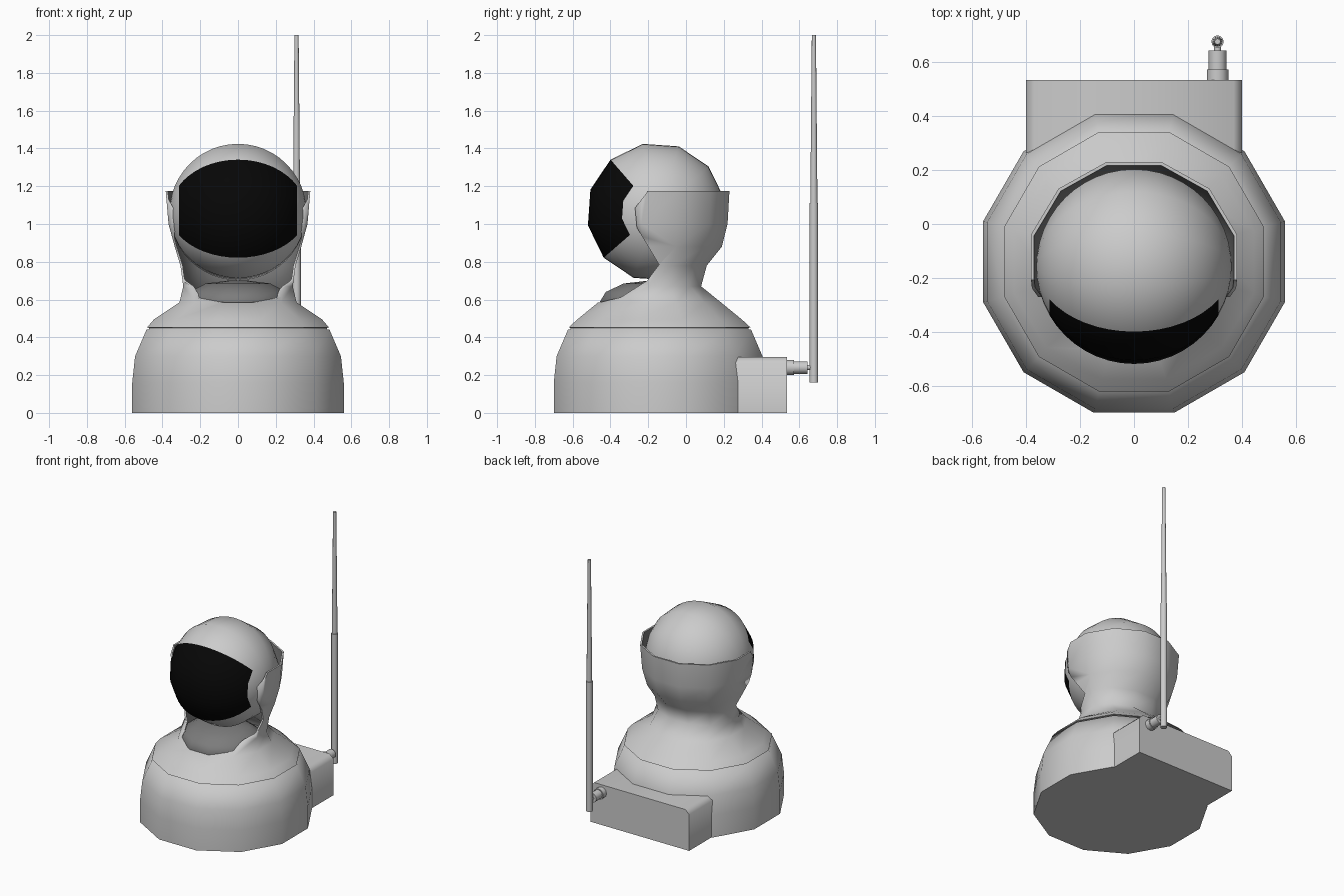
import bpy, bmesh, math
from mathutils import Matrix

if "Cube" in bpy.data.objects:
    bpy.data.objects.remove(bpy.data.objects["Cube"])

CY = -0.14  # y of the body's axis


def material(name, v):
    m = bpy.data.materials.new(name)
    m.diffuse_color = (v, v, v, 1)
    m.use_nodes = True
    m.node_tree.nodes["Principled BSDF"].inputs["Base Color"].default_value = m.diffuse_color
    return m


GREY = material("light_grey", 0.6)
DARK = material("dark_grey", 0.2)
BLACK = material("black", 0.002)


def finish(name, bm, mats, angle=40, recalc=True):
    if recalc:
        bmesh.ops.recalc_face_normals(bm, faces=bm.faces[:])
    me = bpy.data.meshes.new(name)
    bm.to_mesh(me)
    bm.free()
    ob = bpy.data.objects.new(name, me)
    bpy.context.collection.objects.link(ob)
    for m in mats:
        me.materials.append(m)
    if angle:
        smooth(ob, angle)
    return ob


def smooth(ob, angle):
    bpy.ops.object.select_all(action='DESELECT')
    ob.select_set(True)
    bpy.context.view_layer.objects.active = ob
    bpy.ops.object.shade_smooth_by_angle(angle=math.radians(angle))


def rings(bm, levels, n=12, back=1.0):
    """Stack n-sided rings (z, half width x, half depth y), flat side forward, capped."""
    loops = []
    k = 1 / math.cos(math.pi / n)
    for z, hx, hy in levels:
        loop = []
        for i in range(n):
            a = 2 * math.pi * (i + 0.5) / n
            y = hy * k * math.sin(a)
            loop.append(bm.verts.new((hx * k * math.cos(a), CY + y * (back if y > 0 else 1), z)))
        loops.append(loop)
    rows = []
    for a, b in zip(loops, loops[1:]):
        rows.append([bm.faces.new((a[i], a[(i + 1) % n], b[(i + 1) % n], b[i])) for i in range(n)])
    bm.faces.new(loops[0][::-1])
    rows.append([bm.faces.new(loops[-1])])
    return rows


def prism(name, pts, axis, lo, hi, mats, angle):
    """Extrude a 2D outline along x (points are y,z) or y (points are x,z)."""
    bm = bmesh.new()
    place = (lambda p, t: (t, p[0], p[1])) if axis == 'x' else (lambda p, t: (p[0], t, p[1]))
    a = [bm.verts.new(place(p, lo)) for p in pts]
    b = [bm.verts.new(place(p, hi)) for p in pts]
    bm.faces.new(a)
    bm.faces.new(b[::-1])
    for i in range(len(pts)):
        j = (i + 1) % len(pts)
        bm.faces.new((a[i], b[i], b[j], a[j]))
    return finish(name, bm, mats, angle)


# body, shoulders and head cradle in one shell
base = [(0, .56, .56), (.16, .56, .56), (.30, .545, .545), (.44, .485, .485),
        (.442, .472, .472), (.450, .470, .470), (.452, .482, .482), (.495, .445, .435)]
cradle = [(.585, .31, .325), (.67, .29, .22), (.78, .305, .25), (.88, .335, .33),
          (1.0, .368, .36), (1.175, .383, .37)]
T = 0.012
inner = [(z, x - T, y - T) for z, x, y in reversed(cradle[1:])] + [(.60, .285, .28), (.57, .28, .28)]
bm = bmesh.new()
rows = rings(bm, base + cradle + inner)
for row in rows[len(base) + len(cradle):]:
    for f in row:
        f.material_index = 1
body = finish("body_shell", bm, [GREY, DARK], 0)

# open the front of the cradle
outline = [(-.9, 1.4), (-.207, 1.4), (-.207, 1.167), (-.27, 1.085), (-.26, .98), (-.143, .785),
           (-.206, .70), (-.345, .612), (-.46, .584), (-.9, .584)]
cutter = prism("cradle_cutter", outline, 'x', -1, 1, [], 0)
cutter.hide_render = True
mod = body.modifiers.new("opening", 'BOOLEAN')
mod.operation = 'DIFFERENCE'
mod.solver = 'EXACT'
mod.object = cutter
bpy.context.view_layer.objects.active = body
bpy.ops.object.modifier_apply(modifier=mod.name)
bpy.data.objects.remove(cutter)
smooth(body, 70)

# dark dome under the head
bm = bmesh.new()
rings(bm, [(z, r * .9, r) for z, r in
           [(.572, .31), (.59, .315), (.64, .285), (.685, .19), (.70, .06)]], back=.6)
finish("neck_dome", bm, [DARK], 50)

# box at the rear with chamfered top corners
c = .03
prism("rear_box", [(-.4, 0), (.4, 0), (.4, .295 - c), (.4 - c, .295), (-.4 + c, .295), (-.4, .295 - c)],
      'y', .1, .535, [GREY], 50)

# head: ball with its poles left and right, black visor on the front
bm = bmesh.new()
bmesh.ops.create_uvsphere(bm, u_segments=12, v_segments=24, radius=.368,
                          matrix=Matrix.Rotation(math.pi / 2, 4, 'Y'))
bmesh.ops.scale(bm, vec=(.362 / .368, 1, 1), verts=bm.verts[:])
for f in bm.faces:
    p = f.calc_center_median()
    lon = math.degrees(math.atan2(p.z, -p.y))
    if abs(p.x) < .313 and -30 < lon < 60:
        f.material_index = 1
bmesh.ops.transform(bm, verts=bm.verts[:],
                    matrix=Matrix.Translation((0, -.158, 1.063)) @ Matrix.Rotation(math.radians(11), 4, 'X'))
finish("head", bm, [GREY, BLACK])


# antenna and its connector
def rod(name, loc, r1, r2, length, along_y=False, n=12):
    bm = bmesh.new()
    m = Matrix.Translation(loc)
    if along_y:
        m = m @ Matrix.Rotation(-math.pi / 2, 4, 'X')
    m = m @ Matrix.Translation((0, 0, length / 2))
    bmesh.ops.create_cone(bm, cap_ends=True, segments=n, radius1=r1, radius2=r2, depth=length, matrix=m)
    finish(name, bm, [GREY])


AX, AY, AZ = .31, .677, .24
rod("connector_flange", (AX, .53, AZ), .04, .04, .043, True)
rod("connector_barrel", (AX, .57, AZ), .033, .033, .073, True)
rod("connector_pin", (AX, .64, AZ), .013, .013, .035, True)
rod("antenna_lower", (AX, AY, .16), .023, .023, .95)
rod("antenna_tip", (AX, AY, 1.11), .019, .011, .89)
